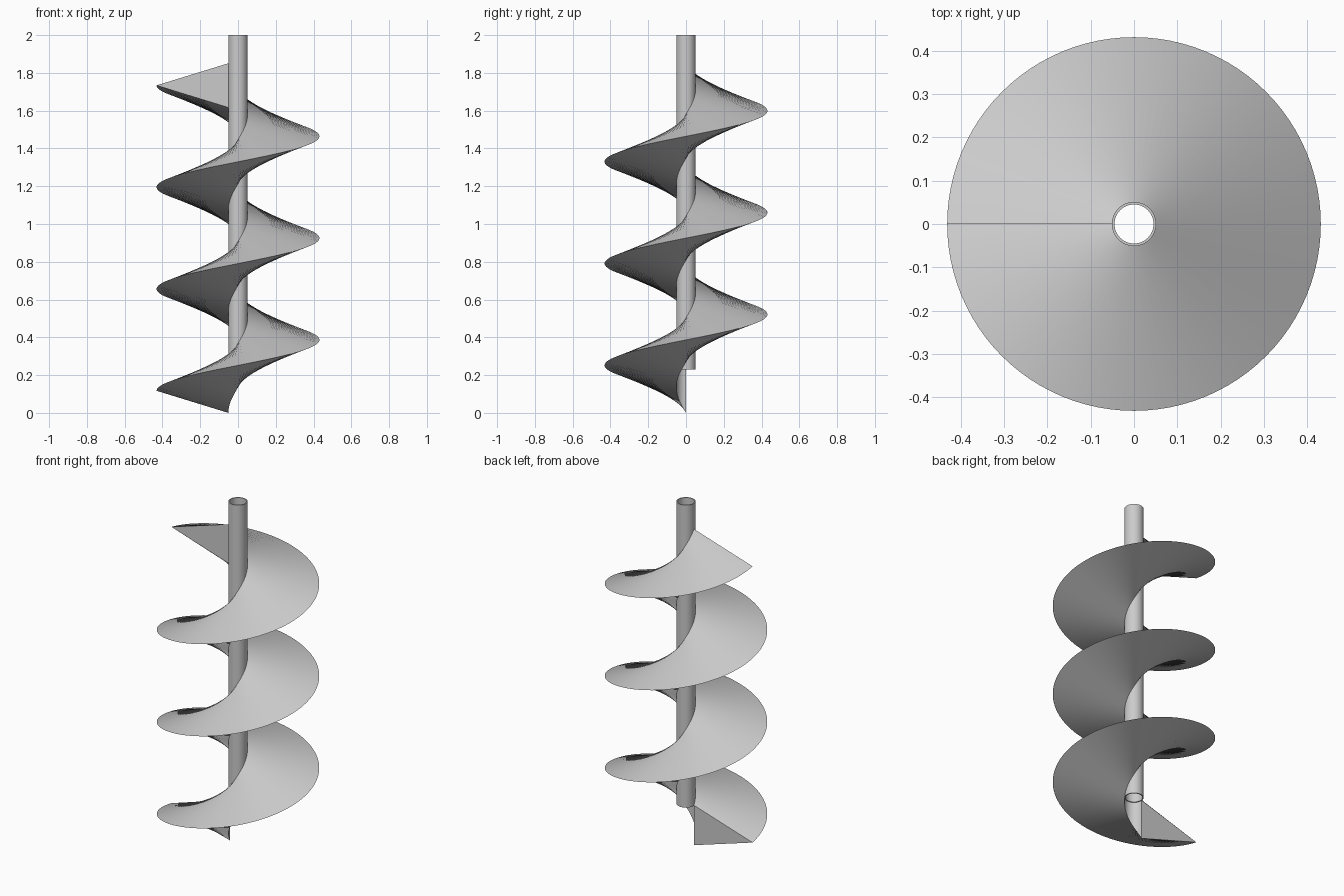
import bpy
import bmesh
import math
from mathutils import Matrix, Vector

old = bpy.data.objects.get("Cube")
if old:
    bpy.data.objects.remove(old, do_unlink=True)

SHAFT_R, BORE_R, BLADE_R = 0.051, 0.045, 0.431
SHAFT_BOTTOM, SHAFT_TOP = 0.23, 2.0
PITCH, TURNS, STEPS = 0.539, 3, 96
ROOT_HALF = 0.117      # half the blade thickness at the shaft

steel = bpy.data.materials.new("steel_grey")
steel.use_nodes = True
colour = (0.6, 0.6, 0.6, 1)
steel.diffuse_color = colour
steel.node_tree.nodes["Principled BSDF"].inputs["Base Color"].default_value = colour


def sweep(name, profile, angle, rise, steps, closed=False):
    """Sweep a closed (radius, z) profile about z, starting at -x."""
    bm = bmesh.new()
    rings = []
    for i in range(steps if closed else steps + 1):
        t = i / steps
        turn = Matrix.Rotation(math.pi + angle * t, 4, "Z")
        rings.append([bm.verts.new(turn @ Vector((r, 0, z + rise * t)))
                      for r, z in profile])
    pairs = list(zip(rings, rings[1:]))
    if closed:
        pairs.append((rings[-1], rings[0]))
    else:
        bm.faces.new(rings[0])
        bm.faces.new(rings[-1])
    n = len(profile)
    for a, b in pairs:
        for j in range(n):
            k = (j + 1) % n
            bm.faces.new((a[j], b[j], b[k], a[k]))
    bmesh.ops.recalc_face_normals(bm, faces=bm.faces)
    mesh = bpy.data.meshes.new(name)
    bm.to_mesh(mesh)
    bm.free()
    mesh.materials.append(steel)
    obj = bpy.data.objects.new(name, mesh)
    bpy.context.collection.objects.link(obj)
    bpy.ops.object.select_all(action="DESELECT")
    obj.select_set(True)
    bpy.context.view_layer.objects.active = obj
    bpy.ops.object.shade_smooth_by_angle(angle=math.radians(40))
    return obj


# Hollow central shaft
sweep("shaft_tube",
      [(SHAFT_R, SHAFT_BOTTOM), (SHAFT_R, SHAFT_TOP),
       (BORE_R, SHAFT_TOP), (BORE_R, SHAFT_BOTTOM)],
      math.tau, 0, 64, closed=True)

# Wedge-section helical blade
sweep("spiral_blade",
      [(SHAFT_R, 0), (BLADE_R, ROOT_HALF), (SHAFT_R, 2 * ROOT_HALF)],
      math.tau * TURNS, PITCH * TURNS, STEPS * TURNS)
